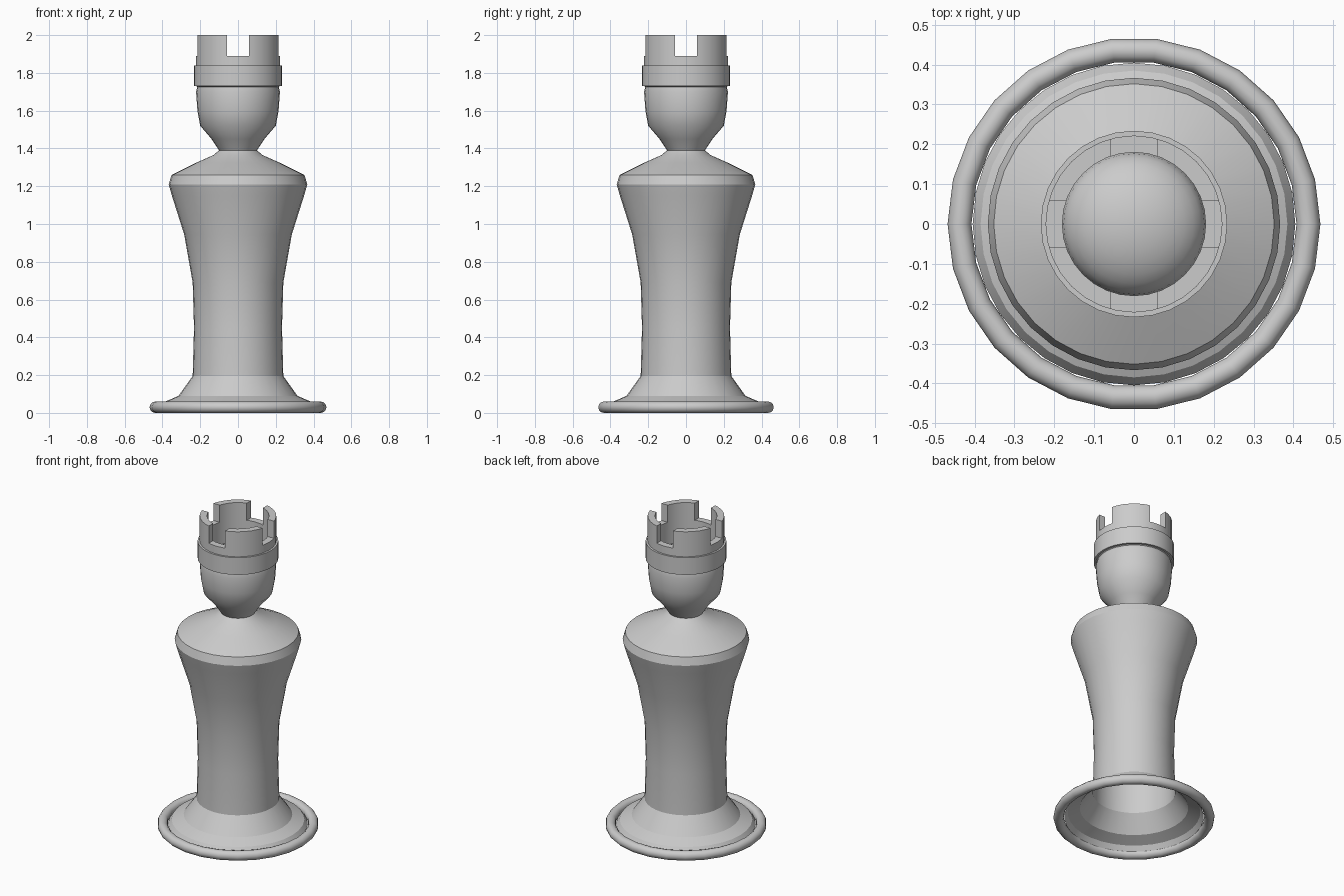
import bpy, bmesh, math

if "Cube" in bpy.data.objects:
    bpy.data.objects.remove(bpy.data.objects["Cube"], do_unlink=True)

grey = bpy.data.materials.new("light grey")
grey.use_nodes = True
grey.diffuse_color = (0.6, 0.6, 0.6, 1)
grey.node_tree.nodes["Principled BSDF"].inputs["Base Color"].default_value = (0.6, 0.6, 0.6, 1)


def finish(obj, angle=30):
    obj.data.materials.clear()
    obj.data.materials.append(grey)
    bpy.ops.object.select_all(action="DESELECT")
    obj.select_set(True)
    bpy.context.view_layer.objects.active = obj
    bpy.ops.object.shade_smooth_by_angle(angle=math.radians(angle))
    return obj


def lathe(name, profile, sides=32, closed=False, angle=30):
    """Spin (radius, height) points about the z axis."""
    bm = bmesh.new()
    rings = []
    for r, z in profile:
        if r == 0:
            rings.append([bm.verts.new((0, 0, z))] * sides)
        else:
            rings.append([bm.verts.new((r * math.cos(a), r * math.sin(a), z))
                          for a in (math.tau * i / sides for i in range(sides))])
    pairs = list(zip(rings, rings[1:]))
    if closed:
        pairs.append((rings[-1], rings[0]))
    for low, high in pairs:
        for i in range(sides):
            j = (i + 1) % sides
            bm.faces.new(dict.fromkeys((low[i], low[j], high[j], high[i])))
    if closed:
        bmesh.ops.recalc_face_normals(bm, faces=bm.faces)
    mesh = bpy.data.meshes.new(name)
    bm.to_mesh(mesh)
    bm.free()
    obj = bpy.data.objects.new(name, mesh)
    bpy.context.collection.objects.link(obj)
    return finish(obj, angle)


# Hollow body, open underneath
lathe("body", [(0.405, 0.03), (0.385, 0.06), (0.315, 0.09), (0.24, 0.195),
               (0.233, 0.45), (0.24, 0.69), (0.285, 0.945), (0.35, 1.15),
               (0.367, 1.21), (0.352, 1.26), (0.22, 1.325), (0.13, 1.365), (0.1, 1.39)])

# Rounded rim around the foot
bpy.ops.mesh.primitive_torus_add(major_segments=26, minor_segments=12, major_radius=0.438,
                                 minor_radius=0.03, location=(0, 0, 0.03))
rim = bpy.context.object
rim.name = "base_rim"
finish(rim, 40)

# Rounded cup of the head
lathe("head_cup", [(0.1, 1.39), (0.14, 1.45), (0.2, 1.52), (0.215, 1.6),
                   (0.222, 1.70), (0.215, 1.73)])

# Collar and the dome inside it
lathe("collar", [(0.18, 1.73), (0.234, 1.73), (0.234, 1.84), (0.18, 1.84)], closed=True)
lathe("inner_dome", [(0.18 * math.cos(t), 1.70 + 0.11 * math.sin(t))
                     for t in (math.pi / 2 * i / 8 for i in range(8))] + [(0, 1.81)])

# Crown with four notches
crown = lathe("crown", [(0.18, 1.70), (0.222, 1.73), (0.222, 2.0), (0.18, 2.0)], closed=True)
for i in range(2):
    bpy.ops.mesh.primitive_cube_add(size=1, location=(0, 0, 1.99))
    cutter = bpy.context.object
    cutter.name = "notch_cutter"
    cutter.scale = (0.115, 1, 0.2)
    cutter.rotation_euler.z = i * math.pi / 2
    cutter.hide_render = True
    cutter.hide_set(True)
    cut = crown.modifiers.new("notch", "BOOLEAN")
    cut.operation = "DIFFERENCE"
    cut.object = cutter
    cut.solver = "EXACT"
bpy.context.view_layer.objects.active = crown
for mod in [m.name for m in crown.modifiers if m.type == "BOOLEAN"]:
    bpy.ops.object.modifier_apply(modifier=mod)
for obj in [o for o in bpy.data.objects if o.name.startswith("notch_cutter")]:
    bpy.data.objects.remove(obj, do_unlink=True)
finish(crown)
